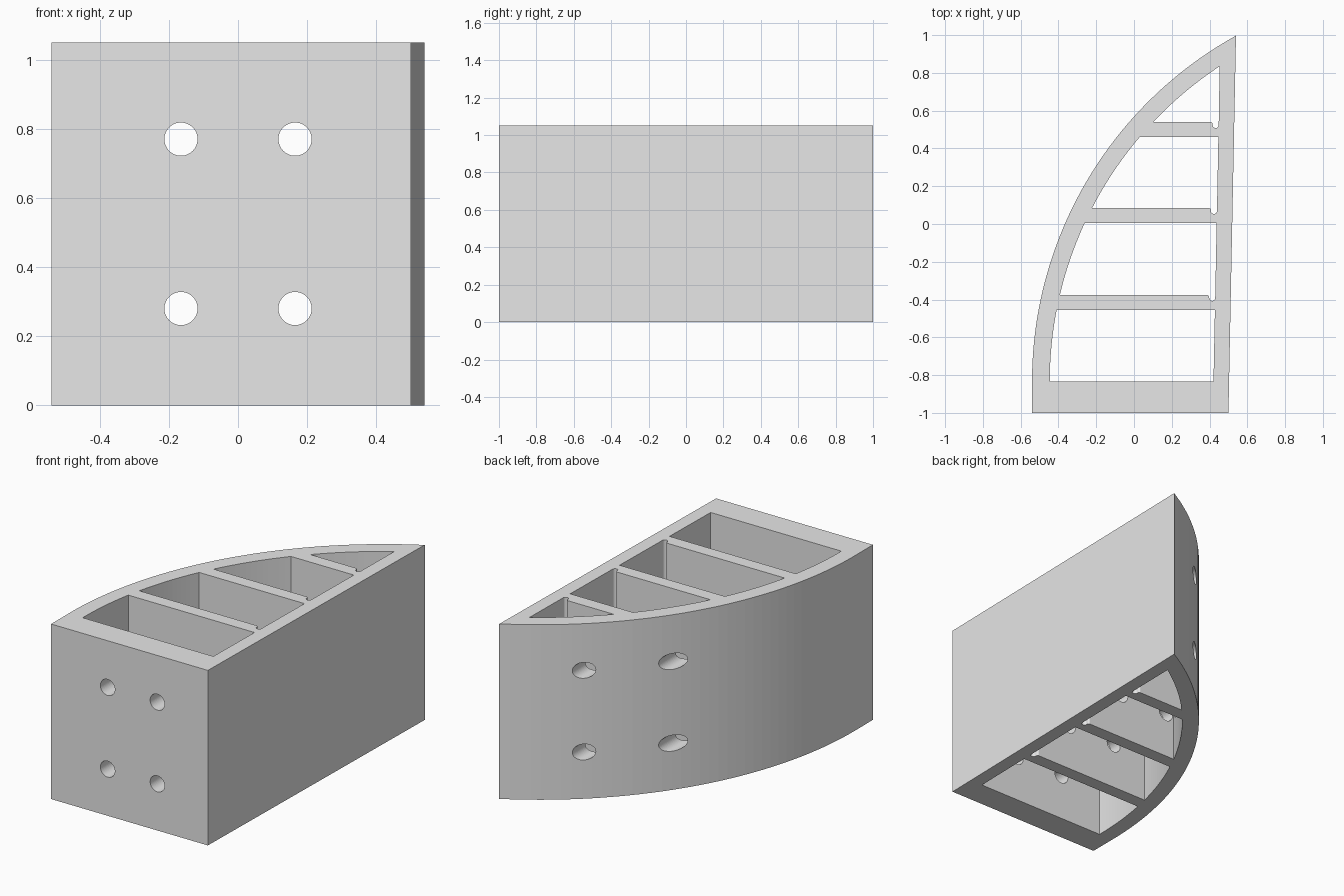
import bpy, bmesh, math
from mathutils import Matrix

if "Cube" in bpy.data.objects:
    bpy.data.objects.remove(bpy.data.objects["Cube"])

HEIGHT = 1.05
CX, CY = 1.554, -0.835          # centre of the curved wall
R_OUT, R_IN = 2.094, 2.0        # outer and inner radius of the curved wall
TIP = 0.835                     # y where the last pocket closes


def arc(radius, y0, y1, n):
    """Points on the curved wall from y0 to y1."""
    a0 = math.asin((y0 - CY) / radius)
    a1 = math.asin((y1 - CY) / radius)
    pts = []
    for i in range(n + 1):
        a = a0 + (a1 - a0) * i / n
        pts.append((CX - radius * math.cos(a), CY + radius * math.sin(a)))
    return pts


def inner_wall(y):
    """x of the inside of the slanted side wall."""
    return 0.4375 + 0.02 * y


def new_object(name, bm):
    bmesh.ops.recalc_face_normals(bm, faces=bm.faces)
    mesh = bpy.data.meshes.new(name)
    bm.to_mesh(mesh)
    bm.free()
    obj = bpy.data.objects.new(name, mesh)
    bpy.context.collection.objects.link(obj)
    return obj


def prism(name, pts, z0, z1):
    bm = bmesh.new()
    face = bm.faces.new([bm.verts.new((x, y, z0)) for x, y in pts])
    ext = bmesh.ops.extrude_face_region(bm, geom=[face])
    verts = [g for g in ext["geom"] if isinstance(g, bmesh.types.BMVert)]
    bmesh.ops.translate(bm, verts=verts, vec=(0, 0, z1 - z0))
    return new_object(name, bm)


def rod(name, x, z, radius):
    bm = bmesh.new()
    bmesh.ops.create_cone(
        bm, cap_ends=True, segments=48, radius1=radius, radius2=radius, depth=3,
        matrix=Matrix.Translation((x, 0, z)) @ Matrix.Rotation(math.pi / 2, 4, "X"))
    return new_object(name, bm)


def pocket(y0, y1, notch):
    """Pocket outline between two ribs, with a rounded groove beside the side wall."""
    pts = arc(R_IN, y0, y1, 14)
    if y1 < TIP:
        pts.append((inner_wall(y1), y1))
    w = inner_wall(y0)
    if notch:
        r = 0.016
        pts.append((w, y0 - 0.016))
        for i in range(1, 9):               # groove floor
            a = -math.pi * i / 8
            pts.append((w - r + r * math.cos(a), y0 - 0.016 + r * math.sin(a)))
        for i in range(1, 5):               # rounded rib corner
            a = math.pi / 2 * i / 4
            pts.append((w - 2 * r - 0.012 + 0.012 * math.cos(a),
                        y0 - 0.012 + 0.012 * math.sin(a)))
    else:
        pts.append((w, y0))
    return pts


# Solid block with one curved side
outline = [(-0.54, -1)] + arc(R_OUT, CY, 0.995, 40) + [(0.54, 1), (0.50, -1)]
body = prism("ribbed_curved_block", outline, 0, HEIGHT)

# Four pockets, open at top and bottom
cutters = []
for y0, y1, notch in ((-0.835, -0.455, False), (-0.375, 0.005, True),
                      (0.085, 0.46, True), (0.54, TIP, True)):
    cutters.append(prism("pocket_cutter", pocket(y0, y1, notch), -0.2, HEIGHT + 0.2))

# Four bolt holes running front to back
for x in (-0.165, 0.165):
    for z in (0.28, 0.77):
        cutters.append(rod("bolt_hole_cutter", x, z, 0.048))

for c in cutters:
    c.hide_render = True
    mod = body.modifiers.new("cut", "BOOLEAN")
    mod.operation = "DIFFERENCE"
    mod.solver = "EXACT"
    mod.object = c

# Apply the cuts and drop the cutters
bpy.context.view_layer.update()
dg = bpy.context.evaluated_depsgraph_get()
result = bpy.data.meshes.new_from_object(body.evaluated_get(dg))
body.modifiers.clear()
body.data = result
for c in cutters:
    bpy.data.objects.remove(c, do_unlink=True)

# Plain grey finish
grey = bpy.data.materials.new("light grey")
grey.diffuse_color = (0.8, 0.8, 0.8, 1)
grey.use_nodes = True
grey.node_tree.nodes["Principled BSDF"].inputs["Base Color"].default_value = grey.diffuse_color
body.data.materials.clear()
body.data.materials.append(grey)
for p in body.data.polygons:
    p.material_index = 0
